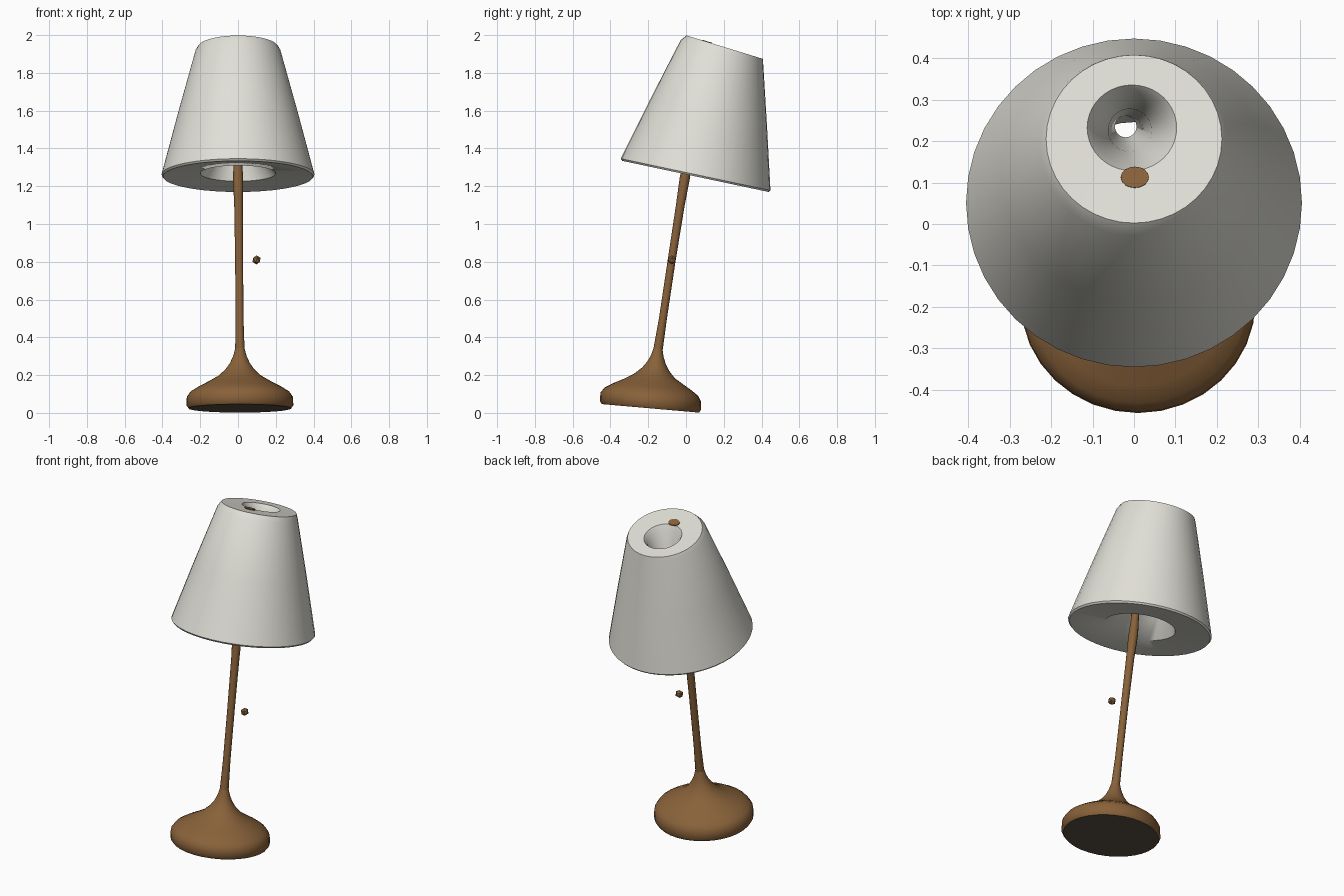
import bpy, bmesh, math


def material(name, rgb):
    m = bpy.data.materials.new(name)
    m.diffuse_color = (*rgb, 1)
    return m


BROWN = material("warm brown", (0.25, 0.122, 0.042))
DARK = material("dark underside", (0.11, 0.082, 0.058))
WHITE = material("off white", (0.75, 0.74, 0.68))


def finish(name, bm, mats, angle=40):
    bmesh.ops.recalc_face_normals(bm, faces=bm.faces)
    me = bpy.data.meshes.new(name)
    bm.to_mesh(me)
    bm.free()
    ob = bpy.data.objects.new(name, me)
    bpy.context.collection.objects.link(ob)
    for m in mats:
        me.materials.append(m)
    bpy.ops.object.select_all(action='DESELECT')
    ob.select_set(True)
    bpy.context.view_layer.objects.active = ob
    if angle:
        bpy.ops.object.shade_smooth_by_angle(angle=math.radians(angle))
    return ob


def loft(name, rings, mats, n=32, ring_closed=False, squash=1.0):
    """Skin tilted rings given as (x, y, z, radius, tilt towards +y in degrees)."""
    bm = bmesh.new()
    loops = []
    for x, y, z, r, tilt in rings:
        t = math.radians(tilt)
        loops.append([])
        for i in range(n):
            a = 2 * math.pi * i / n
            s = r * squash * math.sin(a)
            loops[-1].append(bm.verts.new((x + r * math.cos(a), y + s * math.cos(t), z - s * math.sin(t))))
    pairs = list(zip(loops, loops[1:]))
    if ring_closed:
        pairs.append((loops[-1], loops[0]))
    else:
        bottom = bm.faces.new(loops[0])
        bm.faces.new(loops[-1])
        bottom.material_index = len(mats) - 1
    for a, b in pairs:
        for i in range(n):
            j = (i + 1) % n
            bm.faces.new((a[i], a[j], b[j], b[i]))
    return finish(name, bm, mats)


# Tilted pillow-shaped base flaring up into the neck, dark below
loft("base", [
    (0.010, -0.188, 0.024, 0.272, 5), (0.010, -0.188, 0.040, 0.283, 5),
    (0.010, -0.187, 0.085, 0.281, 5), (0.010, -0.184, 0.112, 0.262, 5),
    (0.010, -0.180, 0.137, 0.222, 5), (0.010, -0.174, 0.165, 0.168, 5),
    (0.010, -0.168, 0.195, 0.115, 6), (0.010, -0.161, 0.230, 0.077, 7),
    (0.010, -0.156, 0.265, 0.052, 8), (0.010, -0.152, 0.300, 0.036, 8),
    (0.010, -0.148, 0.340, 0.025, 9)], [BROWN, DARK], squash=0.95)

# Slim leaning pole
loft("pole", [
    (0.010, -0.149, 0.330, 0.025, 9), (0.008, -0.122, 0.500, 0.021, 9),
    (0.006, -0.077, 0.800, 0.021, 9), (0.003, -0.030, 1.100, 0.023, 9),
    (0.000, -0.007, 1.240, 0.027, 9), (0.000, 0.003, 1.300, 0.024, 9),
    (0.000, 0.013, 1.380, 0.020, 9)], [BROWN], n=12)

# Thick shade: outer cone, flat top, funnel to a small throat, hollow below
loft("shade", [
    (0.000, 0.050, 1.252, 0.397, 12), (0.000, 0.051, 1.262, 0.405, 12),
    (0.000, 0.120, 1.590, 0.317, 13), (0.000, 0.190, 1.915, 0.226, 15),
    (0.000, 0.205, 1.936, 0.212, 17), (-0.005, 0.232, 1.926, 0.108, 17),
    (-0.006, 0.230, 1.900, 0.092, 14), (-0.010, 0.226, 1.780, 0.052, 8),
    (-0.020, 0.235, 1.520, 0.026, 5), (-0.008, 0.140, 1.370, 0.115, 10),
    (0.000, 0.050, 1.268, 0.200, 12)], [WHITE], n=40, ring_closed=True)

# Small brown spot on top of the shade
loft("top_spot", [
    (0.002, 0.112, 1.961, 0.034, 17), (0.002, 0.113, 1.967, 0.034, 17)],
    [BROWN], n=16, squash=0.78)

# Tiny faceted switch bead beside the pole
bm = bmesh.new()
bmesh.ops.create_icosphere(bm, subdivisions=1, radius=0.024)
bmesh.ops.translate(bm, verts=bm.verts, vec=(0.098, -0.075, 0.81))
finish("bead", bm, [BROWN], angle=0)
